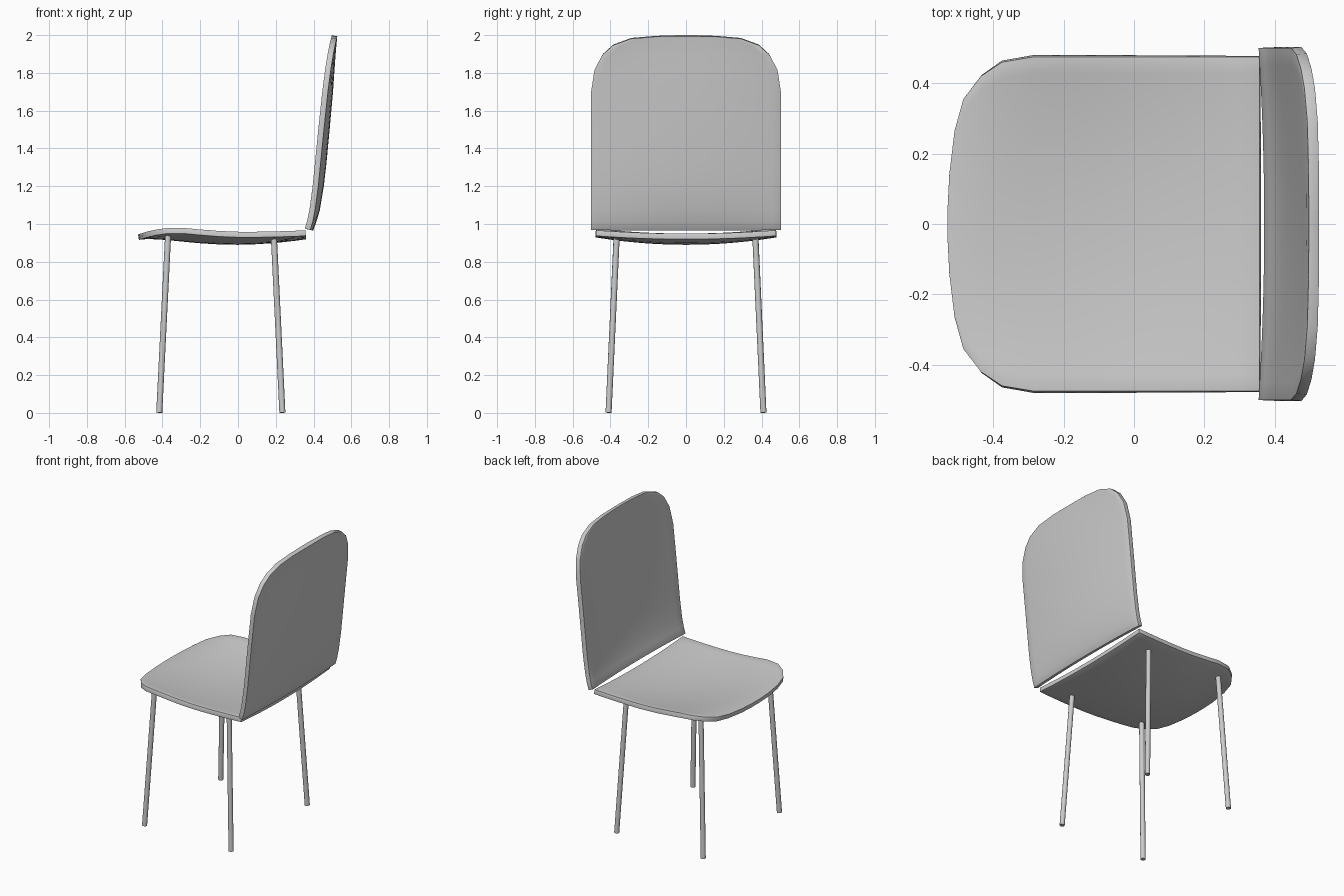
import bpy, math
from mathutils import Vector

if "Cube" in bpy.data.objects:
    bpy.data.objects.remove(bpy.data.objects["Cube"])

def finish(ob):
    bpy.ops.object.select_all(action='DESELECT')
    ob.select_set(True)
    bpy.context.view_layer.objects.active = ob
    bpy.ops.object.shade_smooth_by_angle(angle=math.radians(35))

def shell(name, rows, width, place, cols=20):
    """Dished panel. rows: (position along, half width, height at sides, height at centre)."""
    verts, faces = [], []
    for a, w, side, mid in rows:
        for j in range(cols + 1):
            y = w * (2 * j / cols - 1)
            verts.append(place(a, y, side + (mid - side) * (1 - (y / width) ** 2)))
    n = cols + 1
    for i in range(len(rows) - 1):
        for j in range(cols):
            k = i * n + j
            faces.append((k, k + n, k + n + 1, k + 1))
    me = bpy.data.meshes.new(name)
    me.from_pydata(verts, [], faces)
    ob = bpy.data.objects.new(name, me)
    bpy.context.collection.objects.link(ob)
    finish(ob)
    sol = ob.modifiers.new("thickness", 'SOLIDIFY')
    sol.thickness, sol.offset = 0.03, -1
    bev = ob.modifiers.new("soft_rim", 'BEVEL')
    bev.width, bev.segments, bev.angle_limit = 0.004, 2, math.radians(50)
    return ob

# Seat: rounded front edge, dished across the width
shell("seat", [
    (-0.53, 0.04, 0.945, 0.945), (-0.525, 0.14, 0.948, 0.946),
    (-0.51, 0.265, 0.957, 0.948), (-0.485, 0.355, 0.966, 0.95),
    (-0.435, 0.42, 0.976, 0.949), (-0.375, 0.46, 0.981, 0.945),
    (-0.285, 0.475, 0.979, 0.936), (-0.2, 0.475, 0.971, 0.928),
    (-0.1, 0.475, 0.963, 0.922), (0.0, 0.475, 0.959, 0.92),
    (0.1, 0.475, 0.959, 0.923), (0.2, 0.475, 0.961, 0.93),
    (0.3, 0.475, 0.964, 0.941), (0.357, 0.475, 0.967, 0.949),
], 0.475, lambda a, y, h: (a, y, h))

# Backrest: rounded top corners, leaning and dished
shell("backrest", [
    (0.976, 0.5, 0.354, 0.370), (1.02, 0.5, 0.367, 0.386),
    (1.08, 0.5, 0.379, 0.404), (1.2, 0.5, 0.395, 0.424),
    (1.32, 0.5, 0.407, 0.438), (1.5, 0.5, 0.425, 0.455),
    (1.7, 0.5, 0.446, 0.473), (1.82, 0.482, 0.460, 0.481),
    (1.9, 0.44, 0.471, 0.487), (1.95, 0.385, 0.480, 0.491),
    (1.985, 0.29, 0.488, 0.495), (1.996, 0.16, 0.493, 0.496),
    (2.0, 0.04, 0.496, 0.497),
], 0.5, lambda a, y, h: (h, y, a))

# Splayed round legs
def leg(name, foot, top):
    foot, top = Vector(foot), Vector(top)
    d = top - foot
    bpy.ops.mesh.primitive_cylinder_add(vertices=16, radius=0.016, depth=d.length,
                                        location=(foot + top) / 2)
    ob = bpy.context.object
    ob.name = name
    ob.rotation_euler = d.to_track_quat('Z', 'Y').to_euler()
    finish(ob)

for s, side in ((-1, "right"), (1, "left")):
    leg("front_leg_" + side, (-0.417, 0.41 * s, 0.001), (-0.37, 0.367 * s, 0.943))
    leg("rear_leg_" + side, (0.235, 0.41 * s, 0.001), (0.19, 0.367 * s, 0.932))
